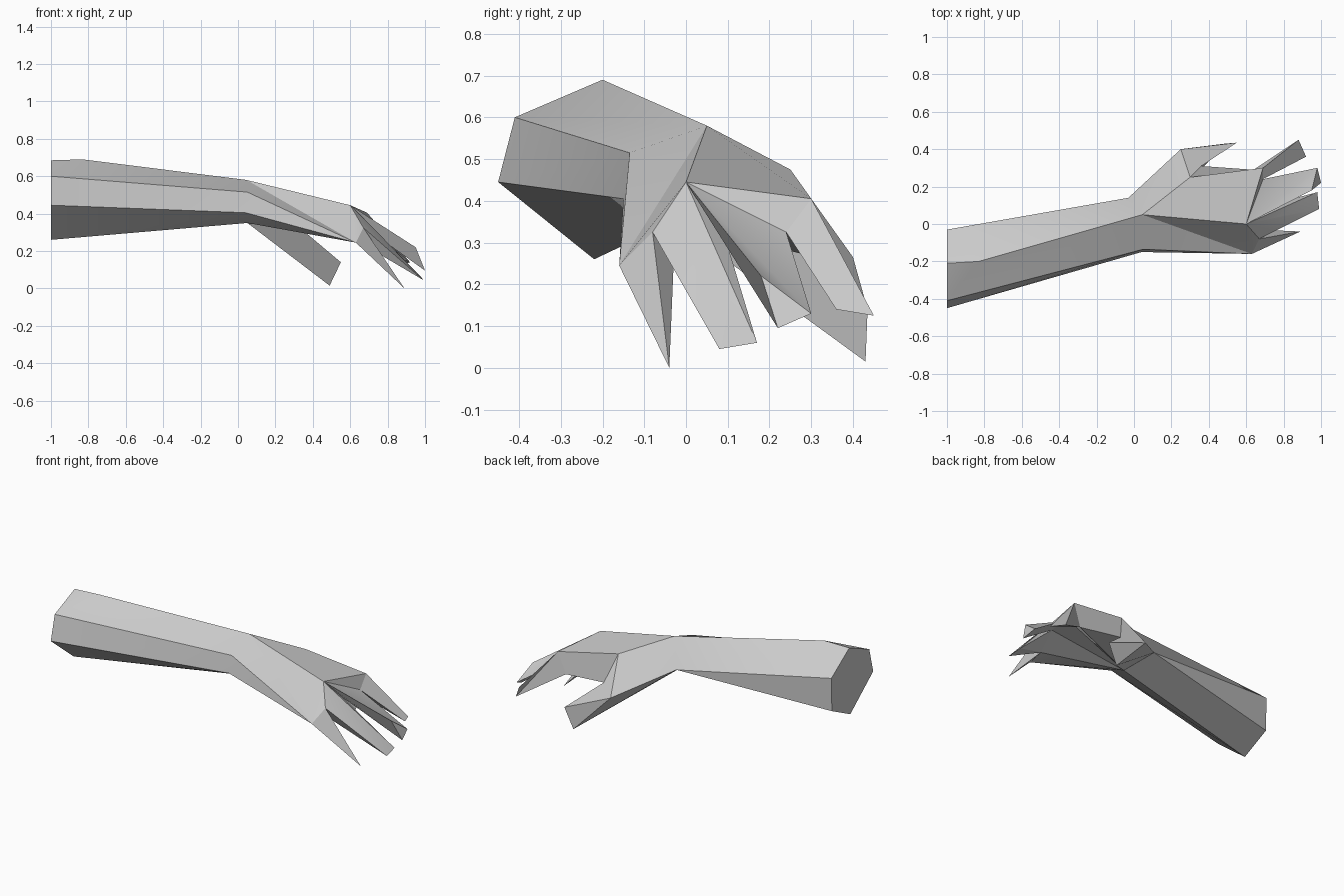
import bpy, bmesh

cube = bpy.data.objects.get("Cube")
if cube:
    bpy.data.objects.remove(cube, do_unlink=True)

skin = bpy.data.materials.new("plain_grey")
skin.use_nodes = True
grey = (0.6, 0.6, 0.6, 1)
skin.diffuse_color = grey
skin.node_tree.nodes["Principled BSDF"].inputs["Base Color"].default_value = grey

bm = bmesh.new()
joint = {}


def point(name, x, y, z):
    joint[name] = bm.verts.new((x, y, z))


def skin_over(*faces):
    """Each face is a string of joint names."""
    for names in faces:
        bm.faces.new([joint[n] for n in names.split()])


def tube(ring_a, ring_b):
    """Walls between two rings; a repeated name makes a triangle."""
    for i in range(len(ring_a) - 1):
        names = [ring_a[i], ring_a[i + 1], ring_b[i + 1], ring_b[i]]
        skin_over(" ".join(dict.fromkeys(names)))


def finger(name, near, far, under, nail, tip_near, tip_far):
    """Wedge finger that grows from the main knuckle and its two webs."""
    n, a, b = (name + end for end in ("_nail", "_near", "_far"))
    point(n, *nail)
    point(a, *tip_near)
    point(b, *tip_far)
    skin_over(f"knuckle {near} {a} {n}", f"knuckle {n} {b}", f"knuckle {b} {far}",
              f"{n} {a} {b}", f"{under} {a} {b}", f"{under} {b} {far}")
    if under != near:
        skin_over(f"{near} {a} {under}")


# Elbow end and wrist
point("elbow_top", -1, -.21, .685)
point("elbow_back", -1, -.03, .56)
point("elbow_back_low", -1, -.035, .35)
point("elbow_bottom", -1, -.22, .26)
point("elbow_front_low", -1, -.45, .445)
point("elbow_front", -1, -.41, .60)
point("ridge", -.83, -.2, .69)
point("wrist_top", .045, .05, .58)
point("wrist_back", -.03, .14, .42)
point("wrist_bottom", .05, -.03, .35)
point("wrist_front_low", .04, -.15, .405)
point("wrist_front", .05, -.135, .515)

# Forearm
tube(["elbow_back", "elbow_back_low", "elbow_bottom", "elbow_front_low", "elbow_front", "ridge"],
     ["wrist_back", "wrist_back", "wrist_bottom", "wrist_front_low", "wrist_front", "wrist_top"])
skin_over("elbow_top elbow_back ridge", "elbow_front elbow_top ridge",
          "elbow_back wrist_top ridge", "elbow_back wrist_back wrist_top",
          "elbow_top elbow_back elbow_back_low elbow_bottom elbow_front_low elbow_front")

# Palm and back of the hand
point("knuckle", .6, 0, .445)
point("index_knuckle", .69, .30, .405)
point("index_under", .64, .29, .27)
point("little_knuckle", .63, -.16, .245)
point("little_under", .66, -.03, .24)
point("web_little", .67, -.08, .325)
point("web_ring", .68, .09, .325)
point("web_index", .69, .24, .325)
point("thumb_knuckle", .30, .25, .475)
point("thumb_web", .36, .31, .30)
skin_over("wrist_top thumb_knuckle index_knuckle knuckle",
          "wrist_top knuckle little_knuckle",
          "wrist_top little_knuckle wrist_front",
          "wrist_front little_knuckle wrist_front_low",
          "wrist_front_low little_knuckle wrist_bottom",
          "wrist_bottom little_knuckle little_under",
          "wrist_bottom little_under web_ring",
          "wrist_bottom web_ring web_index",
          "wrist_bottom web_index index_under",
          "wrist_bottom index_under thumb_web",
          "thumb_knuckle index_knuckle index_under thumb_web",
          "knuckle little_knuckle web_little",
          "knuckle index_knuckle web_index")

# Little finger
point("little_tip", .89, -.04, 0)
skin_over("little_knuckle web_little little_tip",
          "web_little little_under little_tip",
          "little_under little_knuckle little_tip")

# Ring and middle fingers
finger("ring", "web_little", "web_ring", "little_under",
       (.78, .04, .265), (.99, .08, .045), (.98, .17, .06))
finger("middle", "web_ring", "web_index", "web_ring",
       (.95, .18, .22), (1, .22, .095), (.98, .30, .13))

# Index finger
point("index_outer", .88, .45, .125)
point("index_inner", .92, .36, .14)
skin_over("index_knuckle web_index index_inner index_outer",
          "index_knuckle index_outer index_under",
          "index_under index_outer index_inner",
          "index_under index_inner web_index")

# Thumb
point("thumb_outer", .25, .40, .265)
point("thumb_tip", .55, .435, .14)
point("thumb_tip_low", .49, .43, .015)
skin_over("wrist_top wrist_back thumb_outer thumb_knuckle",
          "thumb_knuckle thumb_outer thumb_tip thumb_web",
          "thumb_outer thumb_tip_low thumb_tip",
          "thumb_web thumb_tip thumb_tip_low wrist_bottom",
          "wrist_back wrist_bottom thumb_tip_low thumb_outer")

bmesh.ops.recalc_face_normals(bm, faces=bm.faces)
mesh = bpy.data.meshes.new("arm_and_hand")
bm.to_mesh(mesh)
bm.free()
mesh.materials.append(skin)
arm = bpy.data.objects.new("arm_and_hand", mesh)
bpy.context.collection.objects.link(arm)

# Soft shading with sharp creases
bpy.context.view_layer.objects.active = arm
arm.select_set(True)
bpy.ops.object.shade_smooth_by_angle(angle=0.5)
